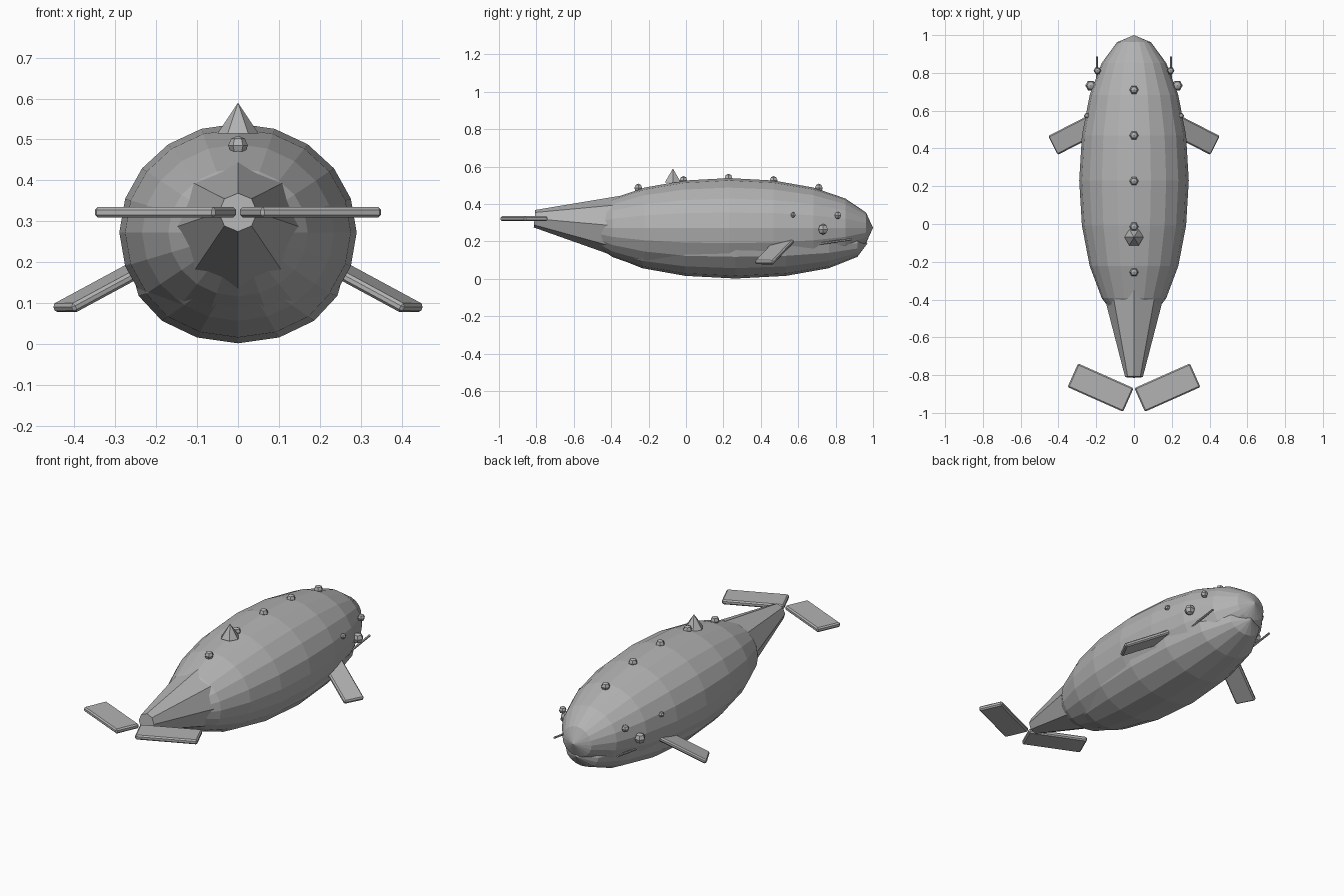
import bpy, bmesh, math
from mathutils import Matrix, Vector

if "Cube" in bpy.data.objects:
    bpy.data.objects.remove(bpy.data.objects["Cube"])

grey = bpy.data.materials.new("grey skin")
grey.diffuse_color = (0.45, 0.45, 0.45, 1)
grey.use_nodes = True
grey.node_tree.nodes["Principled BSDF"].inputs["Base Color"].default_value = grey.diffuse_color


def finish(name, bm):
    bmesh.ops.recalc_face_normals(bm, faces=bm.faces)
    me = bpy.data.meshes.new(name)
    bm.to_mesh(me)
    bm.free()
    me.materials.append(grey)
    ob = bpy.data.objects.new(name, me)
    bpy.context.collection.objects.link(ob)
    return ob


def ellipsoid(name, loc, radii, seg, rings):
    # poles point along y
    bm = bmesh.new()
    bmesh.ops.create_uvsphere(bm, u_segments=seg, v_segments=rings, radius=1)
    bm.transform(Matrix.Translation(loc) @ Matrix.Diagonal((*radii, 1)) @ Matrix.Rotation(math.pi / 2, 4, 'X'))
    return finish(name, bm)


def bump(name, loc, r):
    bm = bmesh.new()
    bmesh.ops.create_uvsphere(bm, u_segments=6, v_segments=4, radius=r)
    bm.transform(Matrix.Translation(loc) @ Matrix.Rotation(math.pi / 6, 4, 'Z'))
    return finish(name, bm)


def cone(name, a, b, r1, r2, seg, spin=0):
    a, b = Vector(a), Vector(b)
    bm = bmesh.new()
    bmesh.ops.create_cone(bm, cap_ends=True, segments=seg, radius1=r1, radius2=r2, depth=(b - a).length)
    rot = Vector((0, 0, 1)).rotation_difference(b - a).to_matrix().to_4x4()
    bm.transform(Matrix.Translation((a + b) / 2) @ rot @ Matrix.Rotation(spin, 4, 'Z'))
    return finish(name, bm)


def plate(name, centre, along, across, size):
    # bevelled slab oriented by its length and width directions
    x, y = Vector(along).normalized(), Vector(across).normalized()
    z = x.cross(y).normalized()
    y = z.cross(x)
    rot = Matrix((x, y, z)).transposed().to_4x4()
    bm = bmesh.new()
    bmesh.ops.create_cube(bm, size=1)
    bm.transform(Matrix.Diagonal((*size, 1)))
    bmesh.ops.bevel(bm, geom=bm.edges[:], offset=0.007, segments=1, affect='EDGES')
    bm.transform(Matrix.Translation(centre) @ rot)
    return finish(name, bm)


# Body, belly and tail stem
ellipsoid("body", (0, 0.23, 0.273), (0.29, 0.77, 0.266), 20, 10)
ellipsoid("belly", (0, 0.265, 0.19), (0.263, 0.705, 0.188), 16, 8)
cone("tail_stem", (0, -0.20, 0.268), (0, -0.81, 0.322), 0.205, 0.047, 8)

# Dorsal spike and ridge bumps
cone("dorsal_spike", (0, -0.07, 0.515), (0, -0.07, 0.59), 0.05, 0, 6, math.pi / 6)
for i, z in enumerate((0.485, 0.526, 0.538, 0.526, 0.485)):
    bump(f"ridge_bump_{i + 1}", (0, 0.71 - 0.2413 * i, z), 0.024)

# Paired parts
for s, side in ((-1, "left"), (1, "right")):
    bump(f"{side}_eye", (s * 0.229, 0.733, 0.265), 0.029)
    bump(f"{side}_cheek_bump", (s * 0.194, 0.812, 0.34), 0.02)
    bump(f"{side}_small_bump", (s * 0.25, 0.573, 0.342), 0.015)
    cone(f"{side}_mouth_line", (s * 0.195, 0.62, 0.175), (s * 0.195, 0.885, 0.212), 0.006, 0.006, 6)
    along = Vector((s * 0.185, -0.095, -0.1)).normalized()
    tip = Vector((s * 0.427, 0.417, 0.086))
    plate(f"{side}_flipper", tip - along * 0.14, along, (s * 0.447, 0.894, 0), (0.28, 0.112, 0.024))
    plate(f"{side}_fluke", (s * 0.177, -0.866, 0.322), (s * 0.91, 0.405, 0), (-s * 0.405, 0.91, 0), (0.322, 0.137, 0.026))
